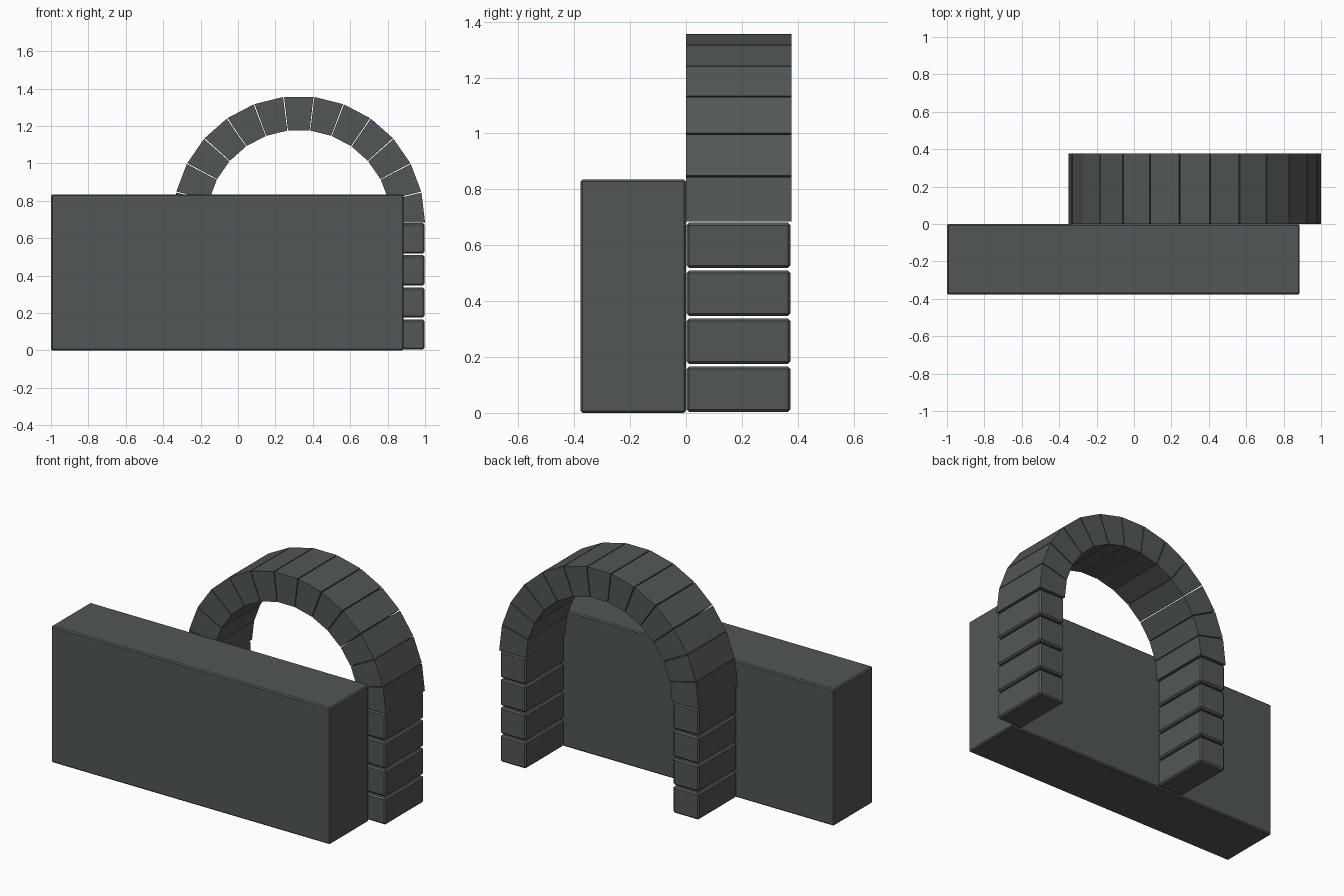
import bpy, bmesh
from math import pi, sin, cos

cube = bpy.data.objects.get("Cube")
if cube:
    bpy.data.objects.remove(cube, do_unlink=True)

STONE = bpy.data.materials.new("dark_grey_stone")
STONE.use_nodes = True
GREY = (0.085, 0.094, 0.094, 1)
STONE.diffuse_color = GREY
STONE.node_tree.nodes["Principled BSDF"].inputs["Base Color"].default_value = GREY

CX, SPRING = 0.325, 0.685       # arch centre and springing height
R_OUT, R_IN = 0.675, 0.494
DEPTH = 0.377


def add_object(name, bm):
    bmesh.ops.recalc_face_normals(bm, faces=bm.faces)
    mesh = bpy.data.meshes.new(name)
    bm.to_mesh(mesh)
    bm.free()
    mesh.materials.append(STONE)
    ob = bpy.data.objects.new(name, mesh)
    bpy.context.collection.objects.link(ob)
    return ob


def block(name, low, high, bevel):
    bm = bmesh.new()
    bmesh.ops.create_cube(bm, size=1)
    for v in bm.verts:
        v.co = [high[i] if v.co[i] > 0 else low[i] for i in range(3)]
    ob = add_object(name, bm)
    mod = ob.modifiers.new("chamfer", "BEVEL")
    mod.width = bevel
    mod.segments = 1
    return ob


def voussoir(name, a, b):
    """Wedge stone between two angles, pushed back to full depth."""
    bm = bmesh.new()
    ring = [(R_IN, a), (R_OUT, a), (R_OUT, b), (R_IN, b)]
    verts = [bm.verts.new((CX + r * cos(t), 0, SPRING + r * sin(t))) for r, t in ring]
    face = bm.faces.new(verts)
    out = bmesh.ops.extrude_face_region(bm, geom=[face])
    moved = [g for g in out["geom"] if isinstance(g, bmesh.types.BMVert)]
    bmesh.ops.translate(bm, verts=moved, vec=(0, DEPTH, 0))
    return add_object(name, bm)


# Long solid wall
block("wall", (-1, -DEPTH, 0), (0.886, 0, 0.835), 0.007)

# Pillars of stacked stones under each end of the arch
PITCH = 0.1715
for side, sign in (("left", 1), ("right", -1)):
    xs = sorted((CX + sign * (R_IN + 0.003), CX + sign * (R_OUT - 0.003)))
    for i in range(4):
        z = 0.004 + i * PITCH
        block(f"{side}_pillar_stone_{i + 1}", (xs[0], 0.002, z),
              (xs[1], DEPTH - 0.003, z + 0.162), 0.009)

# Ring of wedge stones with narrow joints
COUNT, GAP = 13, 0.004
STEP = pi / COUNT
for i in range(COUNT):
    start = 0 if i == 0 else i * STEP + GAP
    end = pi if i == COUNT - 1 else (i + 1) * STEP - GAP
    voussoir(f"arch_stone_{i + 1}", start, end)
